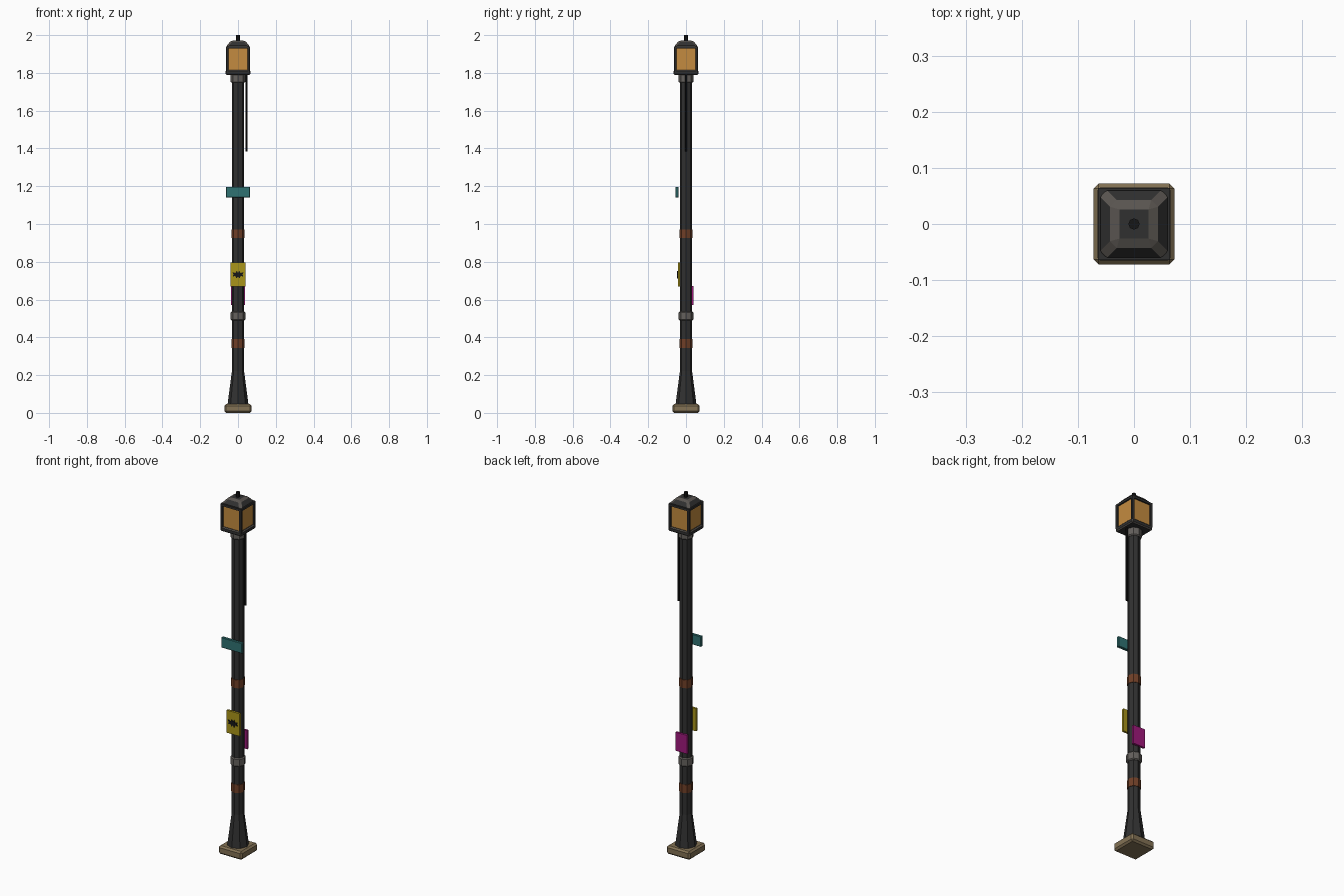
import bpy, bmesh, math
from mathutils import Matrix

if "Cube" in bpy.data.objects:
    bpy.data.objects.remove(bpy.data.objects["Cube"])


def material(name, r, g, b):
    m = bpy.data.materials.new(name)
    m.diffuse_color = (r, g, b, 1)
    m.use_nodes = True
    m.node_tree.nodes["Principled BSDF"].inputs["Base Color"].default_value = m.diffuse_color
    return m


IRON = material("dark_iron", 0.03, 0.03, 0.03)
WORN = material("worn_edge", 0.10, 0.09, 0.08)
STEEL = material("grey_steel", 0.13, 0.12, 0.11)
STONE = material("tan_stone", 0.23, 0.17, 0.09)
RUST = material("rust", 0.16, 0.05, 0.02)
AMBER = material("amber_glass", 0.55, 0.26, 0.05)
TEAL = material("teal_paint", 0.03, 0.17, 0.17)
YELLOW = material("yellow_paper", 0.40, 0.30, 0.01)
MAGENTA = material("magenta_paper", 0.35, 0.01, 0.20)
BLACK = material("black", 0.008, 0.008, 0.008)


def finish(name, bm, mats, bevel=0.0):
    bmesh.ops.recalc_face_normals(bm, faces=bm.faces)
    me = bpy.data.meshes.new(name)
    bm.to_mesh(me)
    bm.free()
    ob = bpy.data.objects.new(name, me)
    bpy.context.collection.objects.link(ob)
    for m in mats:
        me.materials.append(m)
    if bevel:
        mod = ob.modifiers.new("bevel", 'BEVEL')
        mod.width = bevel
        mod.segments = 1
        mod.limit_method = 'ANGLE'
        mod.angle_limit = math.radians(50)
        if len(mats) > 1:
            mod.material = 1
    return ob


def box(name, x0, x1, y0, y1, z0, z1, mats, bevel=0.0):
    bm = bmesh.new()
    mat = Matrix.Translation(((x0 + x1) / 2, (y0 + y1) / 2, (z0 + z1) / 2)) @ \
        Matrix.Diagonal((x1 - x0, y1 - y0, z1 - z0, 1))
    bmesh.ops.create_cube(bm, size=1, matrix=mat)
    return finish(name, bm, mats, bevel)


def slab(name, half, z0, z1, mats, bevel=0.0):
    return box(name, -half, half, -half, half, z0, z1, mats, bevel)


def prism(name, r0, r1, z0, z1, mats, sides=8, bevel=0.0, x=0.0, turn=0.0):
    bm = bmesh.new()
    mat = Matrix.Translation((x, 0, (z0 + z1) / 2)) @ Matrix.Rotation(turn, 4, 'Z')
    bmesh.ops.create_cone(bm, cap_ends=True, segments=sides, radius1=r0,
                          radius2=r1, depth=z1 - z0, matrix=mat)
    return finish(name, bm, mats, bevel)


# Footing, flared skirt and shaft
slab("base_plate", 0.072, 0, 0.046, [STONE], 0.009)
prism("base_skirt", 0.056, 0.031, 0.04, 0.23, [IRON])
prism("pole_shaft", 0.032, 0.032, 0.04, 1.80, [IRON])

# Bands round the shaft
for i, z in enumerate((0.367, 0.948)):
    prism(f"rust_band_{i + 1}", 0.035, 0.035, z - 0.023, z + 0.023, [RUST])
prism("middle_collar", 0.039, 0.039, 0.49, 0.537, [STEEL], bevel=0.005)
prism("top_collar", 0.039, 0.039, 1.748, 1.797, [STEEL], bevel=0.005)

# Lantern: floor, glass, corner posts, upper rim
slab("lantern_floor", 0.065, 1.79, 1.815, [IRON, WORN], 0.005)
slab("lantern_glass", 0.056, 1.81, 1.94, [AMBER])
for i, (sx, sy) in enumerate(((-1, -1), (1, -1), (1, 1), (-1, 1))):
    cx, cy = sx * 0.057, sy * 0.057
    box(f"lantern_post_{i + 1}", cx - 0.007, cx + 0.007, cy - 0.007, cy + 0.007,
        1.805, 1.94, [IRON], 0.002)
slab("lantern_rim", 0.064, 1.93, 1.941, [IRON])

# Four-sided roof with worn chamfered edges, and finial
q = math.sqrt(2)
roof = prism("lantern_roof", 0.066 * q, 0.036 * q, 1.937, 1.972, [IRON, WORN],
             sides=4, bevel=0.010, turn=math.pi / 4)
roof.modifiers["bevel"].angle_limit = math.radians(30)
prism("finial", 0.010, 0.010, 1.965, 2.0, [BLACK])

# Loose cable hanging beside the shaft
prism("hanging_cable", 0.006, 0.006, 1.383, 1.80, [BLACK], sides=6, x=0.045)

# Sign board and two pasted posters
box("teal_sign", -0.064, 0.064, -0.056, -0.040, 1.14, 1.197, [TEAL], 0.002)
box("yellow_poster", -0.039, 0.039, -0.043, -0.031, 0.67, 0.795, [YELLOW])
box("magenta_poster", -0.036, 0.036, 0.029, 0.041, 0.57, 0.673, [MAGENTA])

# Jagged ink blot on the yellow poster
half = [(0, 0.742), (0.007, 0.752), (0.013, 0.740), (0.029, 0.745),
        (0.024, 0.733), (0.028, 0.722), (0.014, 0.725), (0.008, 0.712), (0, 0.722)]
outline = half + [(-x, z) for x, z in reversed(half[1:-1])]
bm = bmesh.new()
face = bm.faces.new([bm.verts.new((x, -0.047, z)) for x, z in outline])
ext = bmesh.ops.extrude_face_region(bm, geom=[face])
for e in ext["geom"]:
    if isinstance(e, bmesh.types.BMVert):
        e.co.y = -0.0425
finish("ink_blot", bm, [BLACK])
